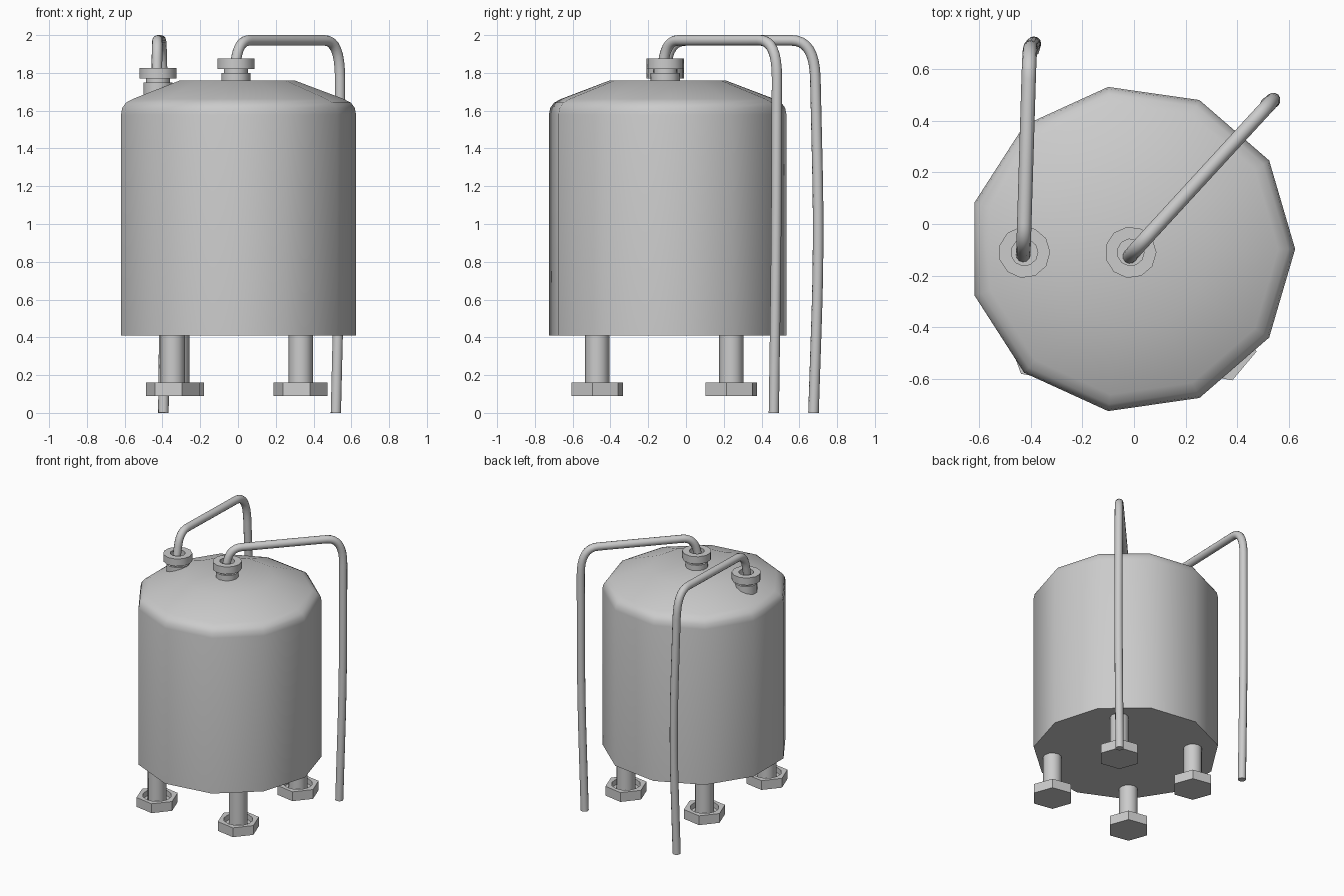
import bpy, bmesh
from math import sin, cos, pi, radians
from mathutils import Vector

if "Cube" in bpy.data.objects:
    bpy.data.objects.remove(bpy.data.objects["Cube"])


def finish(obj, angle=40):
    bpy.ops.object.select_all(action='DESELECT')
    obj.select_set(True)
    bpy.context.view_layer.objects.active = obj
    bpy.ops.object.shade_smooth_by_angle(angle=radians(angle))


def lathe(name, profile, sides, loc, turn=0, hex_rings=()):
    """Spin (radius, z) points; rings listed in hex_rings become hexagons (12 sides)."""
    bm = bmesh.new()
    rings = []
    for k, (r, z) in enumerate(profile):
        ring = []
        for i in range(sides):
            a = 2 * pi * i / sides + radians(turn)
            rr = r * cos(pi / 6) if k in hex_rings and i % 2 else r
            ring.append(bm.verts.new((rr * cos(a), rr * sin(a), z)))
        rings.append(ring)
    for a, b in zip(rings, rings[1:]):
        for i in range(sides):
            j = (i + 1) % sides
            bm.faces.new((a[i], a[j], b[j], b[i]))
    bmesh.ops.remove_doubles(bm, verts=bm.verts, dist=1e-5)
    bmesh.ops.recalc_face_normals(bm, faces=bm.faces)
    mesh = bpy.data.meshes.new(name)
    bm.to_mesh(mesh)
    bm.free()
    obj = bpy.data.objects.new(name, mesh)
    obj.location = loc
    bpy.context.collection.objects.link(obj)
    finish(obj)
    return obj


def pipe(name, points, bends, radius=0.028):
    """Tube through points, each inner corner rounded over (before, after) lengths."""
    pts = [Vector(p) for p in points]
    path = [pts[0]]
    for p, c, n, (d0, d1) in zip(pts, pts[1:], pts[2:], bends):
        s = c + (p - c).normalized() * d0
        e = c + (n - c).normalized() * d1
        for i in range(9):
            t = i / 8
            path.append(s * (1 - t) ** 2 + c * 2 * t * (1 - t) + e * t * t)
    path.append(pts[-1])
    cu = bpy.data.curves.new(name, 'CURVE')
    cu.dimensions = '3D'
    cu.bevel_depth = radius
    cu.bevel_resolution = 4
    cu.use_fill_caps = True
    sp = cu.splines.new('POLY')
    sp.points.add(len(path) - 1)
    for q, co in zip(sp.points, path):
        q.co = (*co, 1)
    obj = bpy.data.objects.new(name, cu)
    bpy.context.collection.objects.link(obj)
    bpy.ops.object.select_all(action='DESELECT')
    obj.select_set(True)
    bpy.context.view_layer.objects.active = obj
    bpy.ops.object.convert(target='MESH')
    finish(bpy.context.view_layer.objects.active)


# Eleven-sided tank with rounded shoulder and sloped lid
lathe("tank", [(0, .41), (.635, .41), (.635, 1.58), (.628, 1.615), (.608, 1.642),
               (.57, 1.662), (.31, 1.76), (0, 1.76)], 11, (-.01, -.097, 0))

# Pipe fittings: base, neck and open collar
for name, x, z, foot in (("centre_fitting", -.013, 1.76, 0), ("side_fitting", -.425, 1.71, -.05)):
    lathe(name, [(0, foot), (.078, foot), (.078, .04), (.065, .04), (.065, .06), (.1, .06),
                 (.1, .115), (.052, .115), (.052, .07), (0, .07)], 11, (x, -.11, z))

# Outlet pipes: up from a fitting, across, then down to the floor
pipe("centre_pipe", [(-.02, -.13, 1.8), (.005, -.1, 1.972), (.54, .482, 1.972),
                     (.54, .478, .9), (.518, .465, 0)],
     [(.1, .08), (.12, .2), (.4, .4)])
pipe("side_pipe", [(-.43, -.125, 1.75), (-.428, -.08, 1.972), (-.405, .68, 1.972),
                   (-.385, .705, .9), (-.395, .675, 0)],
     [(.1, .08), (.12, .2), (.4, .4)])

# Legs standing in recessed hexagonal feet
for name, x, y in (("front_left", -.345, -.47), ("front_right", .332, -.47),
                   ("back_left", -.322, .24), ("back_right", .332, .24)):
    lathe(name + "_leg", [(0, .11), (.064, .11), (.064, .42), (0, .42)], 12, (x, y, 0))
    lathe(name + "_foot", [(0, .09), (.145, .09), (.145, .16), (.1, .16), (.1, .12), (0, .12)],
          12, (x, y, 0), -10, (1, 2))
